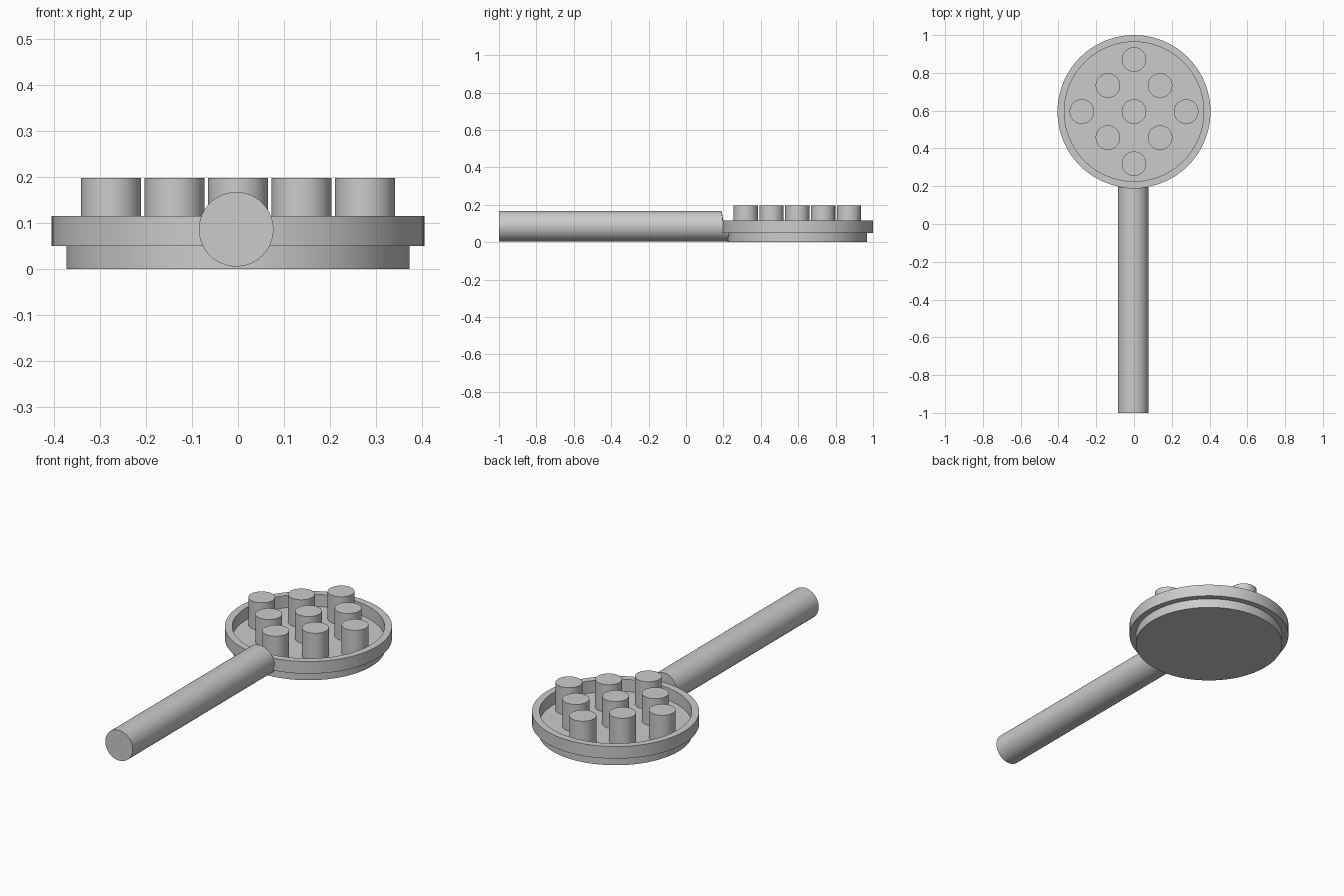
import bpy
import bmesh
from math import pi
from mathutils import Matrix, Vector

cube = bpy.data.objects.get("Cube")
if cube:
    bpy.data.objects.remove(cube)

HEAD = Vector((0, 0.595, 0))
FLOOR, RIM_TOP, STUD_TOP = 0.05, 0.115, 0.197
BASE_R, RIM_R, RIM_INNER = 0.373, 0.405, 0.369
SIDES = 96

grey = bpy.data.materials.new("light grey")
grey.use_nodes = True
grey.diffuse_color = (0.6, 0.6, 0.6, 1)
grey.node_tree.nodes["Principled BSDF"].inputs["Base Color"].default_value = grey.diffuse_color


def finish(name, bm):
    """Turn a bmesh into a smooth object with crisp edges."""
    bmesh.ops.recalc_face_normals(bm, faces=bm.faces)
    mesh = bpy.data.meshes.new(name)
    bm.to_mesh(mesh)
    bm.free()
    mesh.materials.append(grey)
    obj = bpy.data.objects.new(name, mesh)
    bpy.context.collection.objects.link(obj)
    smooth(obj)
    return obj


def smooth(obj):
    bpy.ops.object.select_all(action="DESELECT")
    obj.select_set(True)
    bpy.context.view_layer.objects.active = obj
    bpy.ops.object.shade_smooth_by_angle(angle=pi / 6)


def cylinder(name, start, end, radius, sides=SIDES):
    start, end = Vector(start), Vector(end)
    axis = end - start
    turn = axis.to_track_quat("Z", "Y").to_matrix().to_4x4()
    bm = bmesh.new()
    bmesh.ops.create_cone(bm, cap_ends=True, segments=sides, radius1=radius,
                          radius2=radius, depth=axis.length,
                          matrix=Matrix.Translation((start + end) / 2) @ turn)
    return finish(name, bm)


# Round head: stepped base with a raised rim around a recessed floor
profile = [(0, 0), (BASE_R, 0), (BASE_R, FLOOR), (RIM_R, FLOOR), (RIM_R, RIM_TOP),
           (RIM_INNER, RIM_TOP), (RIM_INNER, FLOOR), (0, FLOOR)]
bm = bmesh.new()
verts = [bm.verts.new(HEAD + Vector((r, 0, z))) for r, z in profile]
edges = [bm.edges.new(pair) for pair in zip(verts, verts[1:])]
bmesh.ops.spin(bm, geom=verts + edges, cent=HEAD, axis=(0, 0, 1),
               angle=2 * pi, steps=SIDES, use_duplicate=False)
bmesh.ops.remove_doubles(bm, verts=bm.verts, dist=0.0001)
finish("head", bm)

# Studs: a diagonal grid of nine standing on the floor
STEP = 0.138
for i in (-1, 0, 1):
    for j in (-1, 0, 1):
        spot = HEAD + Vector(((i + j) * STEP, (i - j) * STEP, 0))
        cylinder("stud", spot + Vector((0, 0, FLOOR)),
                 spot + Vector((0, 0, STUD_TOP)), 0.065, 48)

# Handle: round bar, hollowed at the end to sit against the rim
HANDLE_Z = 0.086
handle = cylinder("handle", (-0.004, -1, HANDLE_Z), (-0.004, 0.24, HANDLE_Z), 0.081, 64)
cutter = cylinder("handle_cutter", HEAD + Vector((0, 0, FLOOR)),
                  HEAD + Vector((0, 0, 0.4)), RIM_R)
cutter.hide_render = True
cut = handle.modifiers.new("rim_cut", "BOOLEAN")
cut.operation = "DIFFERENCE"
cut.solver = "EXACT"
cut.object = cutter
bpy.context.view_layer.objects.active = handle
bpy.ops.object.modifier_apply(modifier=cut.name)
bpy.data.objects.remove(cutter)
smooth(handle)
